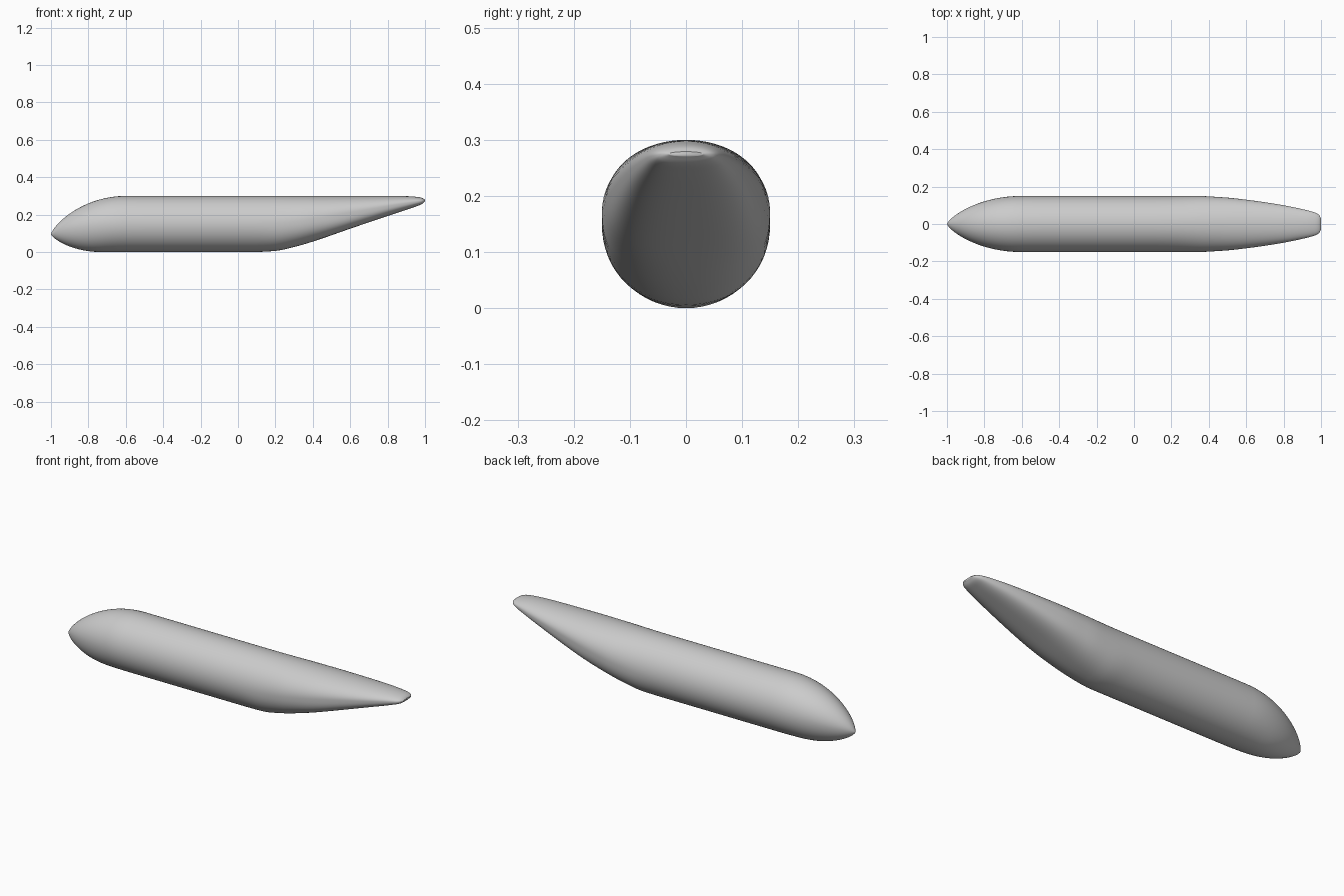
import bpy, bmesh, math

cube = bpy.data.objects.get("Cube")
if cube:
    bpy.data.objects.remove(cube, do_unlink=True)

# Single light grey paint
paint = bpy.data.materials.new("light_grey")
paint.use_nodes = True
GREY = (0.6, 0.6, 0.6, 1)
paint.diffuse_color = GREY
paint.node_tree.nodes["Principled BSDF"].inputs["Base Color"].default_value = GREY

SIDES = 64
NOSE_Z = 0.095


def curve(points, x):
    """Smooth curve through (x, value) points, without overshoot."""
    if x <= points[0][0]:
        return points[0][1]
    if x >= points[-1][0]:
        return points[-1][1]
    slopes = [(b[1] - a[1]) / (b[0] - a[0]) for a, b in zip(points, points[1:])]
    tangents = [slopes[0]]
    for s, t in zip(slopes, slopes[1:]):
        tangents.append(2 * s * t / (s + t) if s * t > 0 else 0)
    tangents.append(slopes[-1])
    i = next(k for k in range(len(slopes)) if x <= points[k + 1][0])
    (x0, v0), (x1, v1) = points[i], points[i + 1]
    h = x1 - x0
    u = (x - x0) / h
    return (v0 * (1 + 2 * u) * (1 - u) ** 2 + v1 * u * u * (3 - 2 * u)
            + h * u * (1 - u) * (tangents[i] * (1 - u) - tangents[i + 1] * u))


def nose(x, length):
    """Rounded growth from 0 at the nose tip to 1 after the given length."""
    u = min((x + 1) / length, 1)
    return (1 - (1 - u) ** 2) ** 0.75


# Tail outlines along the body
TOP = [(0.85, 0.30), (0.92, 0.298), (0.97, 0.293), (0.99, 0.287), (1, 0.279)]
BOTTOM = [(0.1, 0), (0.2, 0.006), (0.3, 0.027), (0.4, 0.056), (0.6, 0.125),
          (0.8, 0.193), (0.95, 0.243), (0.985, 0.257), (1, 0.271)]
WIDTH = [(0.36, 0.15), (0.5, 0.141), (0.6, 0.13), (0.8, 0.1), (0.93, 0.072),
         (0.97, 0.06), (0.99, 0.048), (1, 0.03)]
FLATNESS = [(0.1, 2), (0.4, 2.5), (0.6, 3), (1, 2.6)]


def section(x):
    """Ring with an elliptical top and a belly that flattens at the tail."""
    grow = nose(x, 0.4)
    top = NOSE_Z + (curve(TOP, x) - NOSE_Z) * grow
    low = NOSE_Z + (curve(BOTTOM, x) - NOSE_Z) * nose(x, 0.27)
    half = curve(WIDTH, x) * grow
    mid = NOSE_Z + (0.15 - NOSE_Z) * grow if x < 0 else (top + low) / 2
    power = 2 / curve(FLATNESS, x)
    ring = []
    for k in range(SIDES):
        a = math.tau * k / SIDES
        c, s = math.cos(a), math.sin(a)
        if s >= 0:
            ring.append((x, half * c, mid + (top - mid) * s))
        else:
            ring.append((x, half * math.copysign(abs(c) ** power, c),
                         mid - (mid - low) * abs(s) ** power))
    return ring


# Stations crowd together at the rounded nose and tail tips
stations = [-1 + 0.4 * (k / 20) ** 2 for k in range(1, 21)]
stations += [-0.6 + 0.7 * k / 6 for k in range(1, 7)]
stations += [0.1 + 0.8 * k / 24 for k in range(1, 25)]
stations += [1 - 0.1 * (1 - k / 12) ** 2 for k in range(1, 13)]

# Fuselage skin
bm = bmesh.new()
rings = [[bm.verts.new(p) for p in section(x)] for x in stations]
for a, b in zip(rings, rings[1:]):
    for k in range(SIDES):
        n = (k + 1) % SIDES
        bm.faces.new((a[k], a[n], b[n], b[k]))
tip = bm.verts.new((-1, 0, NOSE_Z))
for k in range(SIDES):
    bm.faces.new((tip, rings[0][(k + 1) % SIDES], rings[0][k]))
bm.faces.new(rings[-1])
bmesh.ops.recalc_face_normals(bm, faces=bm.faces)

mesh = bpy.data.meshes.new("fuselage")
bm.to_mesh(mesh)
bm.free()
mesh.materials.append(paint)
fuselage = bpy.data.objects.new("fuselage", mesh)
bpy.context.collection.objects.link(fuselage)
bpy.context.view_layer.objects.active = fuselage
fuselage.select_set(True)
bpy.ops.object.shade_smooth_by_angle(angle=math.radians(50))
